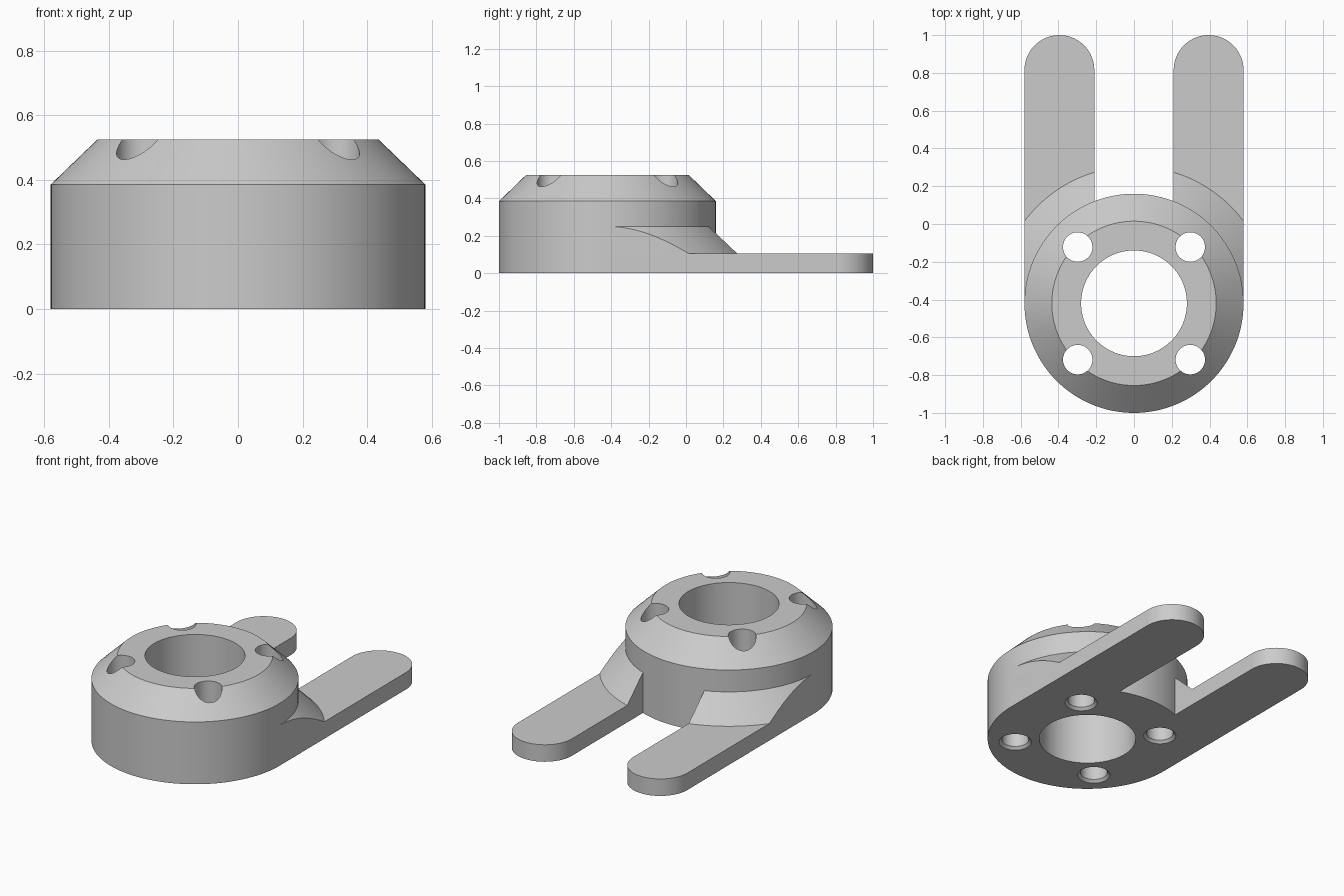
import bpy, bmesh, math

if "Cube" in bpy.data.objects:
    bpy.data.objects.remove(bpy.data.objects["Cube"], do_unlink=True)

HUB_Y, HUB_R = -0.42, 0.58
ARM_IN, ARM_OUT, ARM_TOP = 0.21, 0.58, 0.105
HOLE_R, LIP = 0.078, 0.016

grey = bpy.data.materials.new("plain grey")
grey.use_nodes = True
grey.diffuse_color = (0.6, 0.6, 0.6, 1)
grey.node_tree.nodes["Principled BSDF"].inputs["Base Color"].default_value = (0.6, 0.6, 0.6, 1)


def stack(name, rings):
    """Closed solid from a stack of matching outlines, bottom to top."""
    bm = bmesh.new()
    loops = [[bm.verts.new(p) for p in ring] for ring in rings]
    n = len(loops[0])
    for low, high in zip(loops, loops[1:]):
        for i in range(n):
            j = (i + 1) % n
            bm.faces.new((low[i], low[j], high[j], high[i]))
    bm.faces.new(loops[0])
    bm.faces.new(loops[-1])
    bmesh.ops.recalc_face_normals(bm, faces=bm.faces)
    mesh = bpy.data.meshes.new(name)
    bm.to_mesh(mesh)
    bm.free()
    mesh.materials.append(grey)
    obj = bpy.data.objects.new(name, mesh)
    bpy.context.collection.objects.link(obj)
    return obj


def turned(name, profile, x, y, seg):
    """Solid of revolution about a vertical axis; profile is (radius, z)."""
    turns = [2 * math.pi * i / seg for i in range(seg)]
    return stack(name, [[(x + r * math.cos(a), y + r * math.sin(a), z) for a in turns]
                        for r, z in profile])


def prism(name, outline, z0, z1):
    return stack(name, [[(x, y, z) for x, y in outline] for z in (z0, z1)])


def combine(target, tool, operation):
    mod = target.modifiers.new(operation.lower(), 'BOOLEAN')
    mod.operation, mod.solver, mod.object = operation, 'EXACT', tool
    bpy.context.view_layer.objects.active = target
    bpy.ops.object.modifier_apply(modifier=mod.name)
    bpy.data.objects.remove(tool, do_unlink=True)


# Round hub with bevelled crown
hub = turned("forked_hub", [(HUB_R, 0), (HUB_R, 0.385), (0.435, 0.525)], 0, HUB_Y, 128)

# Two round-ended arms, each with a conical skirt blending into the hub
mid, tip_r = (ARM_IN + ARM_OUT) / 2, (ARM_OUT - ARM_IN) / 2
for s in (-1, 1):
    tip = [(s * (mid + tip_r * math.cos(a)), 1 - tip_r + tip_r * math.sin(a))
           for a in (math.pi * i / 32 for i in range(33))]
    root = [(s * ARM_IN, HUB_Y), (s * ARM_OUT, HUB_Y)]
    arm = prism("arm", root + tip, 0, ARM_TOP)
    skirt = turned("skirt", [(0.83, 0), (0.48, 0.35)], 0, HUB_Y, 128)
    limit = prism("skirt_limit", root + [(s * ARM_OUT, 0.7), (s * ARM_IN, 0.7)], 0, 0.36)
    combine(skirt, limit, 'INTERSECT')
    combine(hub, arm, 'UNION')
    combine(hub, skirt, 'UNION')

# Central bore
combine(hub, turned("bore", [(0.28, -0.1), (0.28, 0.7)], 0, HUB_Y, 96), 'DIFFERENCE')

# Four bolt holes, countersunk underneath
for sx in (-1, 1):
    for sy in (-1, 1):
        hole = turned("bolt_hole", [(HOLE_R + 2 * LIP, -LIP), (HOLE_R, LIP), (HOLE_R, 0.7)],
                      sx * 0.298, HUB_Y + sy * 0.298, 48)
        combine(hub, hole, 'DIFFERENCE')

# Single material, smooth curves with crisp edges
hub.data.materials.clear()
hub.data.materials.append(grey)
for face in hub.data.polygons:
    face.material_index = 0
bpy.ops.object.select_all(action='DESELECT')
hub.select_set(True)
bpy.context.view_layer.objects.active = hub
bpy.ops.object.shade_smooth_by_angle(angle=math.radians(30))
